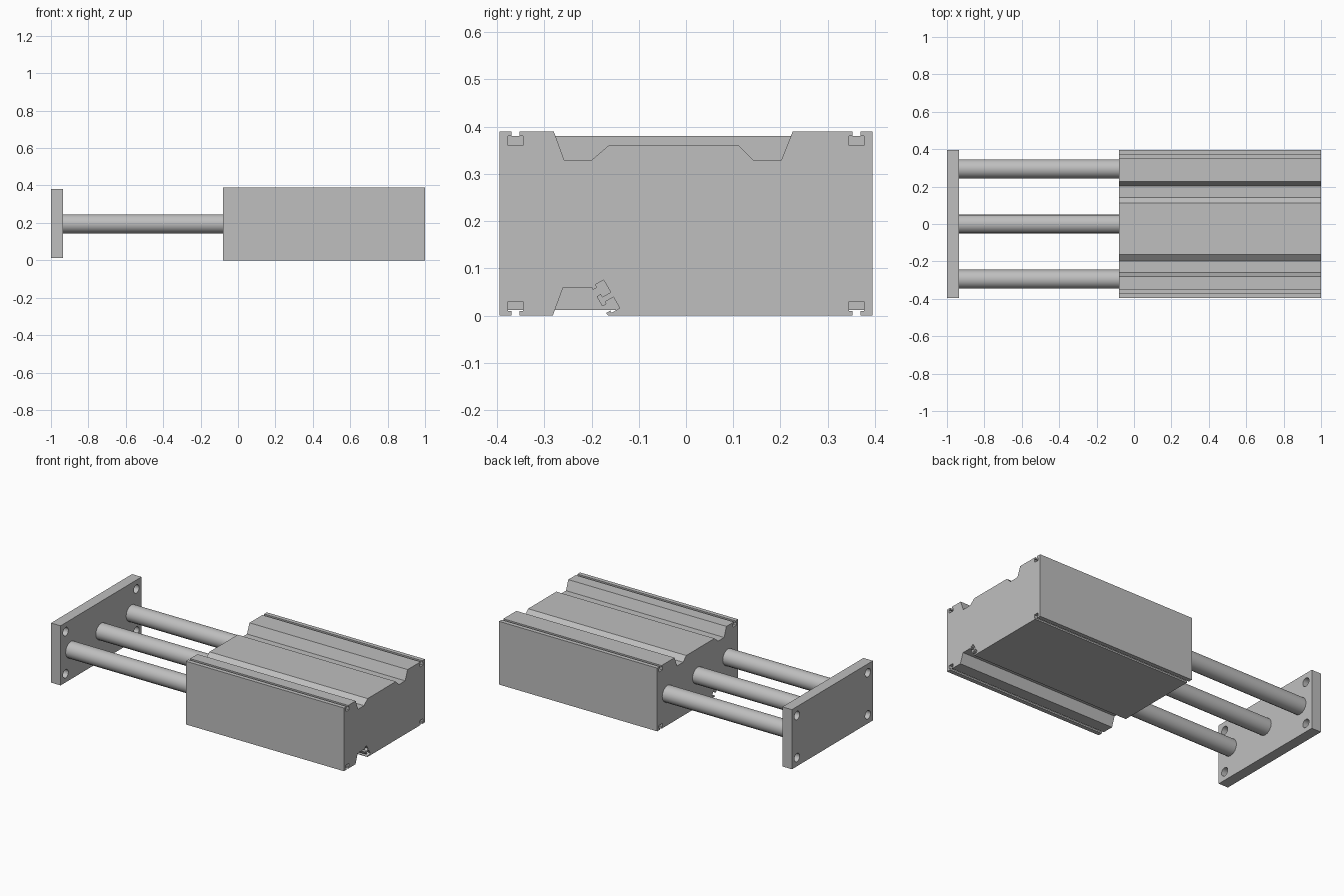
import bpy
import bmesh
import math
from mathutils import Matrix, Vector

cube = bpy.data.objects.get("Cube")
if cube:
    bpy.data.objects.remove(cube, do_unlink=True)

grey = bpy.data.materials.new("metal_grey")
grey.use_nodes = True
colour = (0.52, 0.52, 0.52, 1)
grey.diffuse_color = colour
grey.node_tree.nodes["Principled BSDF"].inputs["Base Color"].default_value = colour


def finish(name, bm):
    bmesh.ops.recalc_face_normals(bm, faces=bm.faces)
    mesh = bpy.data.meshes.new(name)
    bm.to_mesh(mesh)
    bm.free()
    mesh.materials.append(grey)
    obj = bpy.data.objects.new(name, mesh)
    bpy.context.collection.objects.link(obj)
    return obj


def extrude_x(name, outline, x0, x1):
    """Extrude a (y, z) outline along x."""
    bm = bmesh.new()
    face = bm.faces.new([bm.verts.new((x0, y, z)) for y, z in outline])
    new = bmesh.ops.extrude_face_region(bm, geom=[face])["geom"]
    bmesh.ops.translate(bm, vec=(x1 - x0, 0, 0),
                        verts=[v for v in new if isinstance(v, bmesh.types.BMVert)])
    return finish(name, bm)


def cylinder(name, start, end, radius, sides=16, tip=0):
    """Cylinder between two points, optionally with a conical far end."""
    a, b = Vector(start), Vector(end)
    axis = b - a
    bm = bmesh.new()
    bmesh.ops.create_cone(bm, cap_ends=True, segments=sides, radius1=radius,
                          radius2=radius, depth=axis.length)
    if tip:
        cap = [f for f in bm.faces if f.normal.z > 0.9]
        bmesh.ops.poke(bm, faces=cap, offset=tip)
    turn = axis.to_track_quat("Z", "Y").to_matrix().to_4x4()
    bm.transform(Matrix.Translation((a + b) / 2) @ turn)
    return finish(name, bm)


def cut(target, cutters):
    for cutter in cutters:
        cutter.hide_render = True
        mod = target.modifiers.new("hole", "BOOLEAN")
        mod.operation = "DIFFERENCE"
        mod.solver = "EXACT"
        mod.object = cutter
        bpy.context.view_layer.objects.active = target
        bpy.ops.object.modifier_apply(modifier=mod.name)
        bpy.data.objects.remove(cutter, do_unlink=True)


def t_slot(centre, along, inward, half=0.016):
    """Outline points of a T-shaped groove, in travel order."""
    c, t, n = Vector(centre), Vector(along), Vector(inward)
    side = [(0.008, 0), (0.008, 0.01), (half, 0.01), (half, 0.03)]
    pts = [(-s, d) for s, d in side] + [(s, d) for s, d in reversed(side)]
    return [tuple(c + t * s + n * d) for s, d in pts]


# Body: extruded profile with T grooves and dovetail channels
H, W, S, MID = 0.39, 0.395, 0.361, 0.195
slant, into = (0.5, -0.866), (0.866, 0.5)
outline = [(-W, 0)]
outline += t_slot((-S, 0), (1, 0), (0, 1))
outline += [(-0.282, 0), (-0.26, 0.06), (-0.2, 0.06)]
outline += t_slot((-0.193, 0.0475), slant, into, 0.015)
outline += t_slot((-0.173, 0.0126), slant, into, 0.0135)
outline += [(-0.165, 0)]
outline += t_slot((S, 0), (1, 0), (0, 1))
outline += [(W, 0), (W, H)]
outline += t_slot((S, H), (-1, 0), (0, -1))
outline += [(0.226, H), (0.202, 0.33), (0.142, 0.33), (0.112, 0.36),
            (-0.164, 0.36), (-0.199, 0.33), (-0.258, 0.33), (-0.28, H)]
outline += t_slot((-S, H), (-1, 0), (0, -1))
outline += [(-W, H)]
body = extrude_x("cylinder_body", outline, -0.08, 1)

# Bearing bores, drilled screw holes and bottom ports
RY = 0.295
holes = []
for y in (-RY, RY):
    holes.append(cylinder("bore_cutter", (1.1, y, MID), (0, y, MID), 0.082))
    for z in (0.077, 0.312):
        holes.append(cylinder("screw_cutter", (1.1, y, z), (0.9, y, z), 0.018, 16, 0.012))
for x in (0.02, 0.95):
    holes.append(cylinder("port_cutter", (x, 0.25, -0.1), (x, 0.25, 0.05), 0.027))
cut(body, holes)

# End plate with four through holes
plate = extrude_x("end_plate", [(-W, 0.012), (W, 0.012), (W, 0.38), (-W, 0.38)], -1, -0.935)
cut(plate, [cylinder("plate_cutter", (-1.1, y, z), (-0.8, y, z), 0.026)
            for y in (-0.345, 0.345) for z in (0.065, 0.325)])

# Two guide rods and the central piston rod
rods = [cylinder(name, (-0.96, y, MID), (end, y, MID), 0.051)
        for name, y, end in (("right_guide_rod", -RY, 0.1),
                             ("piston_rod", 0, 0.9),
                             ("left_guide_rod", RY, 0.1))]

# Smooth round walls, sharp corners
bpy.ops.object.select_all(action="DESELECT")
for obj in [body, plate] + rods:
    obj.select_set(True)
bpy.context.view_layer.objects.active = body
bpy.ops.object.shade_smooth_by_angle(angle=math.radians(28))
